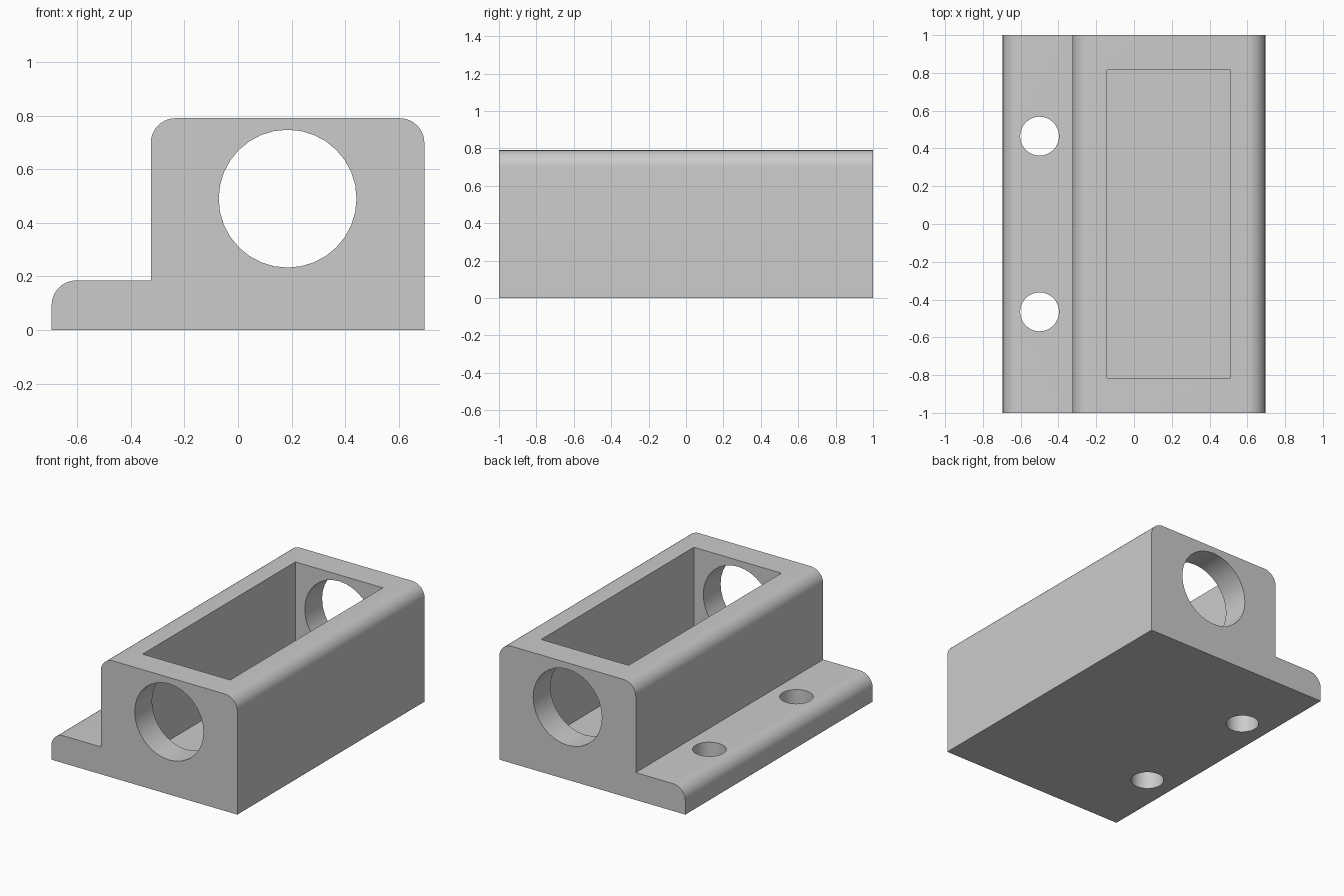
import bpy, bmesh, math
from mathutils import Matrix, Vector

cube = bpy.data.objects.get("Cube")
if cube:
    bpy.data.objects.remove(cube, do_unlink=True)

RIGHT, STEP, HEIGHT, FLANGE = 0.695, -0.325, 0.79, 0.185
FILLET = 0.092

grey = bpy.data.materials.new("plain grey")
grey.use_nodes = True
colour = (0.6, 0.6, 0.6, 1)
grey.diffuse_color = colour
grey.node_tree.nodes["Principled BSDF"].inputs["Base Color"].default_value = colour


def make_object(name, bm):
    bmesh.ops.recalc_face_normals(bm, faces=bm.faces)
    mesh = bpy.data.meshes.new(name)
    bm.to_mesh(mesh)
    bm.free()
    mesh.materials.append(grey)
    obj = bpy.data.objects.new(name, mesh)
    bpy.context.collection.objects.link(obj)
    return obj


def fillet(cx, cz, start, steps=10):
    """Quarter arc running clockwise from the start angle."""
    angles = [math.radians(start - 90 * i / steps) for i in range(steps + 1)]
    return [(cx + FILLET * math.cos(a), cz + FILLET * math.sin(a)) for a in angles]


def cylinder_cutter(name, radius, depth, matrix):
    bm = bmesh.new()
    bmesh.ops.create_cone(bm, cap_ends=True, segments=32, radius1=radius,
                          radius2=radius, depth=depth, matrix=matrix)
    return make_object(name, bm)


# Housing and mounting flange: one stepped profile extruded along y
profile = [(RIGHT, 0), (-RIGHT, 0)]
profile += fillet(-RIGHT + FILLET, FLANGE - FILLET, 180)
profile += [(STEP, FLANGE)]
profile += fillet(STEP + FILLET, HEIGHT - FILLET, 180)
profile += fillet(RIGHT - FILLET, HEIGHT - FILLET, 90)
bm = bmesh.new()
end = bm.faces.new([bm.verts.new((x, -1, z)) for x, z in profile])
swept = bmesh.ops.extrude_face_region(bm, geom=[end])
bmesh.ops.translate(bm, vec=(0, 2, 0),
                    verts=[v for v in swept["geom"] if isinstance(v, bmesh.types.BMVert)])
housing = make_object("bearing_housing", bm)

# Rectangular pocket, open at the top
floor, top = 0.1, 1.0
bm = bmesh.new()
bmesh.ops.create_cube(bm, size=1, matrix=Matrix.Translation((0.185, 0, (floor + top) / 2))
                      @ Matrix.Diagonal((0.654, 1.63, top - floor, 1)))
cutters = [make_object("pocket_cutter", bm)]

# Bore through both end walls
cutters.append(cylinder_cutter("bore_cutter", 0.257, 3,
               Matrix.Translation((0.185, 0, 0.49)) @ Matrix.Rotation(math.pi / 2, 4, 'X')))

# Pair of bolt holes in the flange
for side, label in ((-1, "front"), (1, "back")):
    cutters.append(cylinder_cutter(label + "_bolt_hole_cutter", 0.103, 1,
                   Matrix.Translation((-0.5, side * 0.465, 0.1))))

bpy.ops.object.select_all(action='DESELECT')
housing.select_set(True)
bpy.context.view_layer.objects.active = housing
for cutter in cutters:
    cut = housing.modifiers.new(cutter.name, 'BOOLEAN')
    cut.operation = 'DIFFERENCE'
    cut.solver = 'EXACT'
    cut.object = cutter
    bpy.ops.object.modifier_apply(modifier=cut.name)
for cutter in cutters:
    bpy.data.objects.remove(cutter, do_unlink=True)

bpy.ops.object.shade_smooth_by_angle(angle=math.radians(30))
